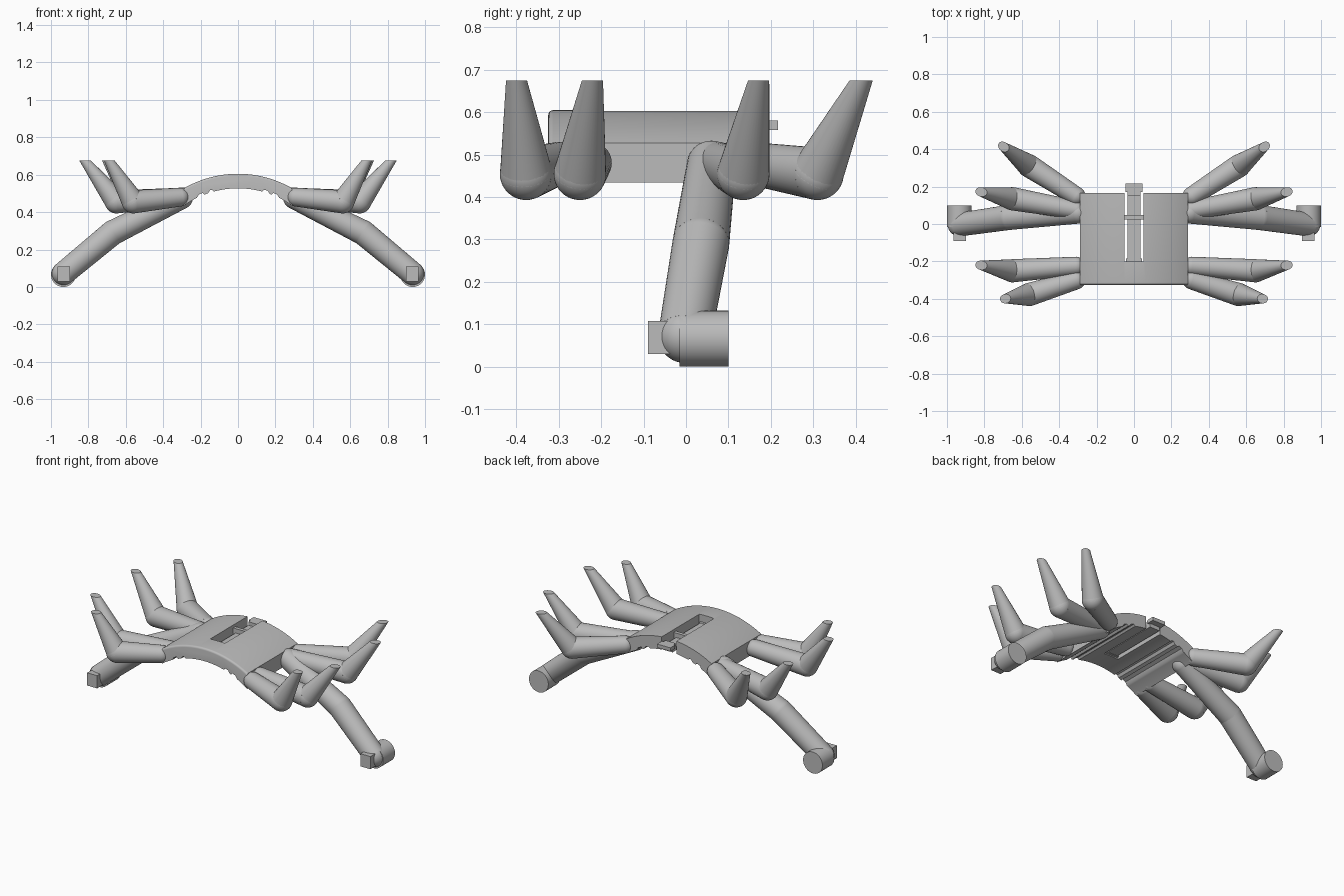
import bpy, bmesh, math
from mathutils import Vector, Matrix

if "Cube" in bpy.data.objects:
    bpy.data.objects.remove(bpy.data.objects["Cube"], do_unlink=True)

grey = bpy.data.materials.new("plain grey")
grey.use_nodes = True
grey.diffuse_color = (0.5, 0.5, 0.5, 1)
grey.node_tree.nodes["Principled BSDF"].inputs["Base Color"].default_value = (0.5, 0.5, 0.5, 1)


def finish(bm, name, smooth=True):
    bmesh.ops.recalc_face_normals(bm, faces=bm.faces)
    mesh = bpy.data.meshes.new(name)
    bm.to_mesh(mesh)
    bm.free()
    obj = bpy.data.objects.new(name, mesh)
    bpy.context.collection.objects.link(obj)
    mesh.materials.append(grey)
    bpy.ops.object.select_all(action='DESELECT')
    obj.select_set(True)
    bpy.context.view_layer.objects.active = obj
    if smooth:
        bpy.ops.object.shade_smooth_by_angle(angle=math.radians(35))
    return obj


def add_box(bm, x, y, z):
    size = [b - a for a, b in (x, y, z)]
    mid = [(a + b) / 2 for a, b in (x, y, z)]
    bmesh.ops.create_cube(bm, size=1, matrix=Matrix.Translation(mid) @ Matrix.Diagonal((*size, 1)))


def box(name, x, y, z):
    bm = bmesh.new()
    add_box(bm, x, y, z)
    return finish(bm, name, False)


def add_cone(bm, a, b, r1, r2):
    d = b - a
    turn = d.to_track_quat('Z', 'Y').to_matrix().to_4x4()
    bmesh.ops.create_cone(bm, cap_ends=True, segments=40, radius1=r1, radius2=r2,
                          depth=d.length, matrix=Matrix.Translation((a + b) / 2) @ turn)


def limb(bm, points, radii, balls):
    points = [Vector(p) for p in points]
    for i in range(len(points) - 1):
        add_cone(bm, points[i], points[i + 1], radii[i], radii[i + 1])
    for p, r in list(zip(points, radii))[:balls]:
        bmesh.ops.create_uvsphere(bm, u_segments=40, v_segments=20, radius=r,
                                  matrix=Matrix.Translation(p))


# Arched body plate with lengthwise grooves underneath
HALF, FRONT, BACK, CENTRE = 0.29, -0.325, 0.165, 0.027


def arc(x, r):
    return CENTRE + math.sqrt(r * r - x * x)


N = 58
xs = [-HALF + 2 * HALF * i / N for i in range(N + 1)]
outer = [(x, arc(x, 0.578)) for x in xs]
inner = [(x, arc(x, 0.512 if 0.13 < abs(x) < 0.16 or 0.185 < abs(x) < 0.215 else 0.5))
         for x in reversed(xs)]
bm = bmesh.new()
face = bm.faces.new([bm.verts.new((x, FRONT, z)) for x, z in outer + inner])
ext = bmesh.ops.extrude_face_region(bm, geom=[face])
bmesh.ops.translate(bm, vec=(0, BACK - FRONT, 0),
                    verts=[v for v in ext["geom"] if isinstance(v, bmesh.types.BMVert)])
bmesh.ops.recalc_face_normals(bm, faces=bm.faces)
rim = [e for e in bm.edges if all(v.co.y < FRONT + 0.001 and
       abs(v.co.z - arc(v.co.x, 0.578)) < 0.001 for v in e.verts)]
bmesh.ops.bevel(bm, geom=rim, offset=0.012, segments=4, profile=0.5, affect='EDGES')
body = finish(bm, "body_plate")

# Slot cut through the plate, open at the back
cutter = box("slot_cutter", (-0.05, 0.05), (-0.2, 0.3), (0.4, 0.7))
cutter.hide_render = True
cutter.hide_viewport = True
mod = body.modifiers.new("slot", 'BOOLEAN')
mod.object = cutter
mod.operation = 'DIFFERENCE'
mod.solver = 'EXACT'

# Sliding latch in the slot
bm = bmesh.new()
add_box(bm, (-0.034, 0.034), (-0.201, 0.175), (0.535, 0.558))
add_box(bm, (-0.042, 0.042), (-0.201, -0.185), (0.533, 0.56))
add_box(bm, (-0.045, 0.045), (0.17, 0.217), (0.558, 0.58))
add_box(bm, (-0.034, 0.034), (0.15, 0.18), (0.535, 0.58))
finish(bm, "latch", False)
box("latch_crossbar", (-0.052, 0.052), (0.025, 0.047), (0.55, 0.585))

# Raised legs: shoulder, knee, tip, with level-cut ends
LEGS = {
    "back_leg": ((0.31, 0.15, 0.48), (0.56, 0.31, 0.455), (0.70, 0.415, 0.675)),
    "rear_middle_leg": ((0.31, 0.075, 0.48), (0.65, 0.135, 0.455), (0.82, 0.172, 0.675)),
    "front_middle_leg": ((0.31, -0.225, 0.48), (0.65, -0.25, 0.455), (0.82, -0.22, 0.675)),
    "front_leg": ((0.31, -0.30, 0.48), (0.56, -0.377, 0.455), (0.69, -0.40, 0.675)),
}
for side, s in (("left", 1), ("right", -1)):
    def flip(p):
        return Vector((s * p[0], p[1], p[2]))

    for name, (shoulder, knee, tip) in LEGS.items():
        a, b, c = flip(shoulder), flip(knee), flip(tip)
        bm = bmesh.new()
        limb(bm, [a, b, b + (c - b) * 1.12], [0.05, 0.062, 0.02], 2)
        cut = bmesh.ops.bisect_plane(bm, geom=bm.verts[:] + bm.edges[:] + bm.faces[:],
                                     plane_co=(0, 0, 0.675), plane_no=(0, 0, 1), clear_outer=True)
        bmesh.ops.holes_fill(bm, edges=[e for e in cut["geom_cut"]
                                        if isinstance(e, bmesh.types.BMEdge)], sides=0)
        finish(bm, side + "_" + name)

    # Supporting leg down to the ground
    bm = bmesh.new()
    limb(bm, [flip(p) for p in ((0.30, 0.06, 0.475), (0.67, 0.035, 0.29), (0.933, -0.003, 0.072))],
         [0.058, 0.067, 0.063], 3)
    finish(bm, side + "_support_leg")

    # Foot drum and the small block in front of it
    bm = bmesh.new()
    add_cone(bm, flip((0.934, -0.015, 0.066)), flip((0.934, 0.1, 0.066)), 0.066, 0.066)
    finish(bm, side + "_foot_drum")
    box(side + "_foot_block", sorted((s * 0.897, s * 0.965)), (-0.09, -0.02), (0.03, 0.108))
